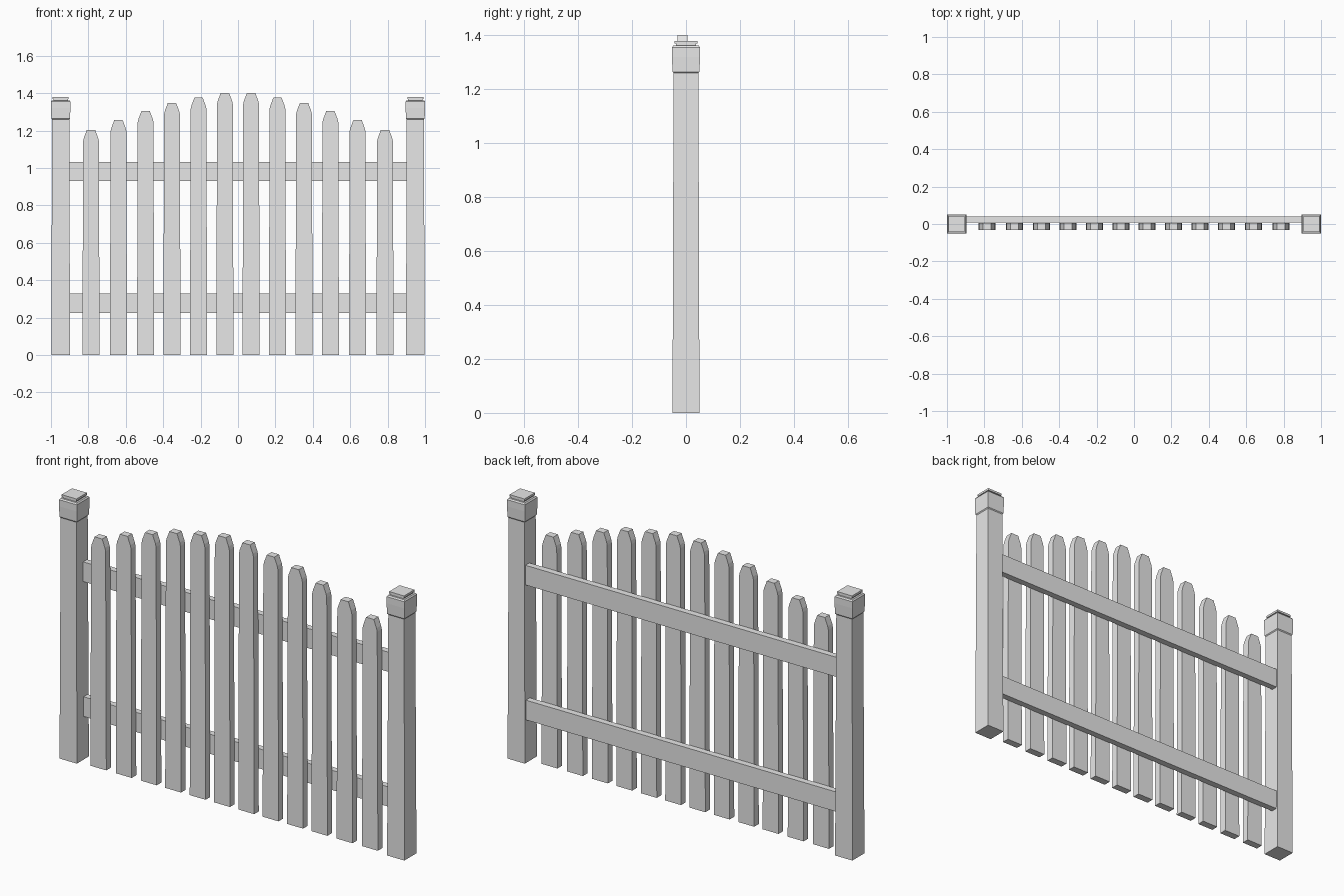
import bpy
import bmesh

cube = bpy.data.objects.get("Cube")
if cube:
    bpy.data.objects.remove(cube, do_unlink=True)

grey = bpy.data.materials.new("plain light grey")
grey.use_nodes = True
grey.diffuse_color = (0.8, 0.8, 0.8, 1)
grey.node_tree.nodes["Principled BSDF"].inputs["Base Color"].default_value = (0.8, 0.8, 0.8, 1)


def finish(name, bm):
    bmesh.ops.recalc_face_normals(bm, faces=bm.faces)
    mesh = bpy.data.meshes.new(name)
    bm.to_mesh(mesh)
    bm.free()
    mesh.materials.append(grey)
    obj = bpy.data.objects.new(name, mesh)
    bpy.context.scene.collection.objects.link(obj)


def square_stack(name, x, rings):
    """Square column lofted through (half width, height) rings."""
    bm = bmesh.new()
    loops = [[bm.verts.new((x + sx * r, sy * r, z))
              for sx, sy in ((-1, -1), (1, -1), (1, 1), (-1, 1))]
             for r, z in rings]
    for low, high in zip(loops, loops[1:]):
        for i in range(4):
            j = (i + 1) % 4
            bm.faces.new((low[i], low[j], high[j], high[i]))
    bm.faces.new(loops[0])
    bm.faces.new(loops[-1])
    finish(name, bm)


def board(name, outline, front, back):
    """Flat board: an x-z outline given thickness along y."""
    bm = bmesh.new()
    face = bm.faces.new([bm.verts.new((x, front, z)) for x, z in outline])
    moved = bmesh.ops.extrude_face_region(bm, geom=[face])["geom"]
    verts = [v for v in moved if isinstance(v, bmesh.types.BMVert)]
    bmesh.ops.translate(bm, verts=verts, vec=(0, back - front, 0))
    finish(name, bm)


# Posts with a flared head, a recessed neck and a flat cap
POST = [(0.05, 0), (0.046, 1.26), (0.05, 1.265), (0.052, 1.32), (0.052, 1.355),
        (0.047, 1.362), (0.038, 1.362), (0.038, 1.369), (0.043, 1.369), (0.043, 1.38)]
for side, x in (("right", -0.948), ("left", 0.948)):
    square_stack(side + "_post", x, POST)

# Horizontal rails behind the pickets
for name, low, high in (("lower_rail", 0.225, 0.328), ("upper_rail", 0.93, 1.033)):
    board(name, [(-0.905, low), (0.905, low), (0.905, high), (-0.905, high)], 0.007, 0.04)

# Pickets rising in an arch towards the middle
CENTRES = (0.07, 0.211, 0.353, 0.494, 0.639, 0.786)
TOPS = (1.402, 1.376, 1.348, 1.305, 1.257, 1.204)
HALF = [(0.046, 0), (0.042, -0.06), (0.038, -0.042), (0.022, 0)]
for n, (cx, top) in enumerate(zip(CENTRES, TOPS), 1):
    half = [(HALF[0][0], 0)] + [(x, top + dz) for x, dz in HALF[1:]]
    for side, sign in (("right", -1), ("left", 1)):
        right_edge = [(sign * cx + x, z) for x, z in half]
        left_edge = [(sign * cx - x, z) for x, z in reversed(half)]
        board(f"{side}_picket_{n}", right_edge + left_edge, -0.032, 0.006)
